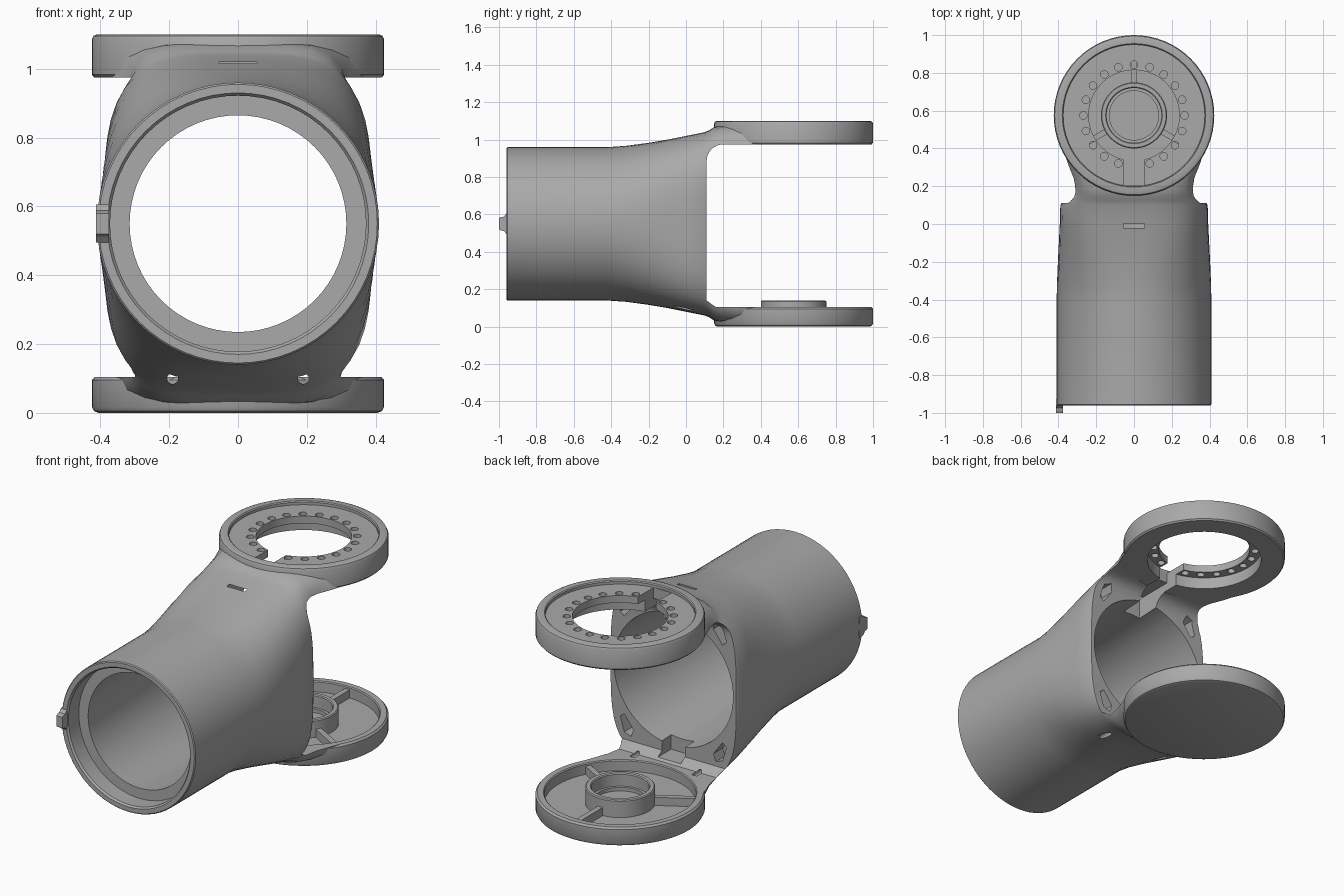
import bpy, bmesh
from math import sin, cos, pi, radians
from mathutils import Matrix, Vector

if "Cube" in bpy.data.objects:
    bpy.data.objects.remove(bpy.data.objects["Cube"], do_unlink=True)

CZ = 0.55       # tube axis height
DY = 0.575      # centre of both discs along y
SEG = 64

grey = bpy.data.materials.new("plain_grey")
grey.use_nodes = True
grey.diffuse_color = (0.4, 0.4, 0.4, 1)
grey.node_tree.nodes["Principled BSDF"].inputs["Base Color"].default_value = (0.4, 0.4, 0.4, 1)


def skin(name, rings, cyclic=False):
    """Bridge rings of points; cap the ends unless the rings form a loop."""
    bm = bmesh.new()
    loops = [[bm.verts.new(p) for p in ring] for ring in rings]
    n = len(loops[0])
    pairs = list(zip(loops, loops[1:]))
    if cyclic:
        pairs.append((loops[-1], loops[0]))
    else:
        bm.faces.new(loops[0])
        bm.faces.new(loops[-1])
    for a, b in pairs:
        for i in range(n):
            j = (i + 1) % n
            bm.faces.new((a[i], a[j], b[j], b[i]))
    bmesh.ops.recalc_face_normals(bm, faces=bm.faces[:])
    mesh = bpy.data.meshes.new(name)
    bm.to_mesh(mesh)
    bm.free()
    mesh.materials.append(grey)
    obj = bpy.data.objects.new(name, mesh)
    bpy.context.collection.objects.link(obj)
    return obj


def lathe_z(name, profile, cyclic=False, x=0, y=DY, seg=SEG):
    angles = [2 * pi * i / seg for i in range(seg)]
    return skin(name, [[(x + r * cos(a), y + r * sin(a), z) for a in angles]
                       for r, z in profile], cyclic)


def lathe_y(name, profile, x=0, z=CZ, seg=SEG):
    angles = [2 * pi * i / seg for i in range(seg)]
    return skin(name, [[(x + r * cos(a), y, z + r * sin(a)) for a in angles]
                       for r, y in profile])


def box(name, x0, x1, y0, y1, z0, z1):
    return skin(name, [[(x0, y0, z), (x1, y0, z), (x1, y1, z), (x0, y1, z)]
                       for z in (z0, z1)])


def cut(target, cutter):
    mod = target.modifiers.new("cut", 'BOOLEAN')
    mod.operation = 'DIFFERENCE'
    mod.solver = 'EXACT'
    mod.object = cutter
    bpy.context.view_layer.objects.active = target
    bpy.ops.object.modifier_apply(modifier=mod.name)
    bpy.data.objects.remove(cutter, do_unlink=True)


def section(y, hw, hh, n):
    """Superellipse cross-section of the body at station y."""
    ring = []
    for i in range(SEG):
        c, s = cos(2 * pi * i / SEG), sin(2 * pi * i / SEG)
        r = (abs(c / hw) ** n + abs(s / hh) ** n) ** (-1 / n)
        ring.append((r * c, y, CZ + r * s))
    return ring


# Tube body that swells into the two arms
stations = [(-0.96, 0.405, 0.405, 2), (-0.955, 0.41, 0.41, 2), (-0.42, 0.41, 0.41, 2),
            (-0.32, 0.408, 0.417, 2.15), (-0.2, 0.403, 0.433, 2.5), (-0.1, 0.398, 0.45, 2.9),
            (0, 0.393, 0.47, 3.3), (0.1, 0.39, 0.49, 3.6), (0.125, 0.375, 0.5, 3.9),
            (0.15, 0.35, 0.517, 4.4), (0.19, 0.335, 0.525, 5.5), (0.24, 0.335, 0.527, 6.5),
            (0.3, 0.352, 0.527, 8), (0.4, 0.384, 0.527, 9)]
body = skin("tube_body", [section(*s) for s in stations])

# Gap between the arms, with a rounded upper corner
gap = [(0.11, 0.14), (0.16, 0.105), (0.6, 0.105), (0.6, 0.975)]
gap += [(0.2 - 0.09 * sin(a), 0.885 + 0.09 * cos(a))
        for a in [pi / 2 * i / 8 for i in range(9)]]
cut(body, skin("gap_cutter", [[(x, y, z) for y, z in gap] for x in (-0.6, 0.6)]))

# Room for the discs, then the stepped bore
cut(body, lathe_z("disc_cutter", [(0.4, -0.1), (0.4, 1.3)]))
cut(body, lathe_y("bore_cutter", [(0.38, -1.1), (0.38, -0.96), (0.372, -0.95), (0.372, -0.86),
                                  (0.315, -0.86), (0.365, 0.11), (0.366, 0.14)]))

# Corner pockets in the rear face and slim holes low in the wall
for sx in (-1, 1):
    for sz in (-1, 1):
        corner = [(0.3, 0.27), (0.325, 0.29), (0.3, 0.37), (0.26, 0.385), (0.245, 0.345)]
        cut(body, skin("pocket_cutter", [[(sx * x, y, CZ + sz * z) for x, z in corner]
                                         for y in (0.03, 0.2)]))
    cut(body, lathe_y("hole_cutter", [(0.016, -0.06), (0.016, 0.2)], sx * 0.19, 0.1, 16))

# Cable grooves through both arms
cut(body, box("upper_groove_cutter", -0.055, 0.055, -0.02, 0.35, 0.85, 1.02))
cut(body, box("lower_groove_cutter", -0.07, 0.07, 0.03, 0.2, 0.115, 0.3))

# Locating tab on the front rim
skin("locating_tab", [[(x, y, CZ + s * h) for x, s in ((-0.412, -1), (-0.375, -1), (-0.375, 1), (-0.412, 1))]
                      for y, h in ((-1, 0.03), (-0.99, 0.036), (-0.975, 0.038), (-0.96, 0.055), (-0.93, 0.055))])

# Upper ring with a thin perforated flange
ring = lathe_z("upper_ring", [(0.24, 1.04), (0.24, 1.08), (0.375, 1.08), (0.375, 1.095),
                              (0.38, 1.1), (0.41, 1.1), (0.42, 1.096), (0.425, 1.085),
                              (0.425, 0.983), (0.418, 0.975), (0.3, 0.975), (0.3, 1.04)], True)
for i in range(1, 20):
    a = -pi / 2 + 2 * pi * i / 20
    cut(ring, lathe_z("hole_cutter", [(0.02, 1), (0.02, 1.2)],
                      x=0.268 * cos(a), y=DY + 0.268 * sin(a), seg=16))
cut(ring, box("slot_cutter", -0.055, 0.055, 0.205, 0.42, 0.9, 1.2))
cut(ring, box("groove_cutter", -0.055, 0.055, 0.1, 0.4, 0.9, 1.02))

# Lower cup with a raised hub
lathe_z("lower_cup", [(0.405, 0), (0.418, 0.005), (0.425, 0.018), (0.425, 0.095),
                      (0.416, 0.105), (0.385, 0.105), (0.38, 0.1), (0.38, 0.045),
                      (0.175, 0.045), (0.175, 0.135), (0.17, 0.14), (0.15, 0.14),
                      (0.145, 0.135), (0.145, 0.07), (0.13, 0.07), (0.13, 0.05)])

# Three ribs from hub to rim
for i in range(3):
    rib = box("cup_rib_%d" % (i + 1), 0.165, 0.39, -0.015, 0.015, 0.03, 0.09)
    turn = Matrix.Rotation(radians(90 + 120 * i), 4, 'Z')
    rib.data.transform(Matrix.Translation(Vector((0, DY, 0))) @ turn)

# Smooth shading with crisp edges
bpy.ops.object.select_all(action='DESELECT')
for obj in bpy.context.collection.objects:
    if obj.type == 'MESH':
        obj.select_set(True)
        bpy.context.view_layer.objects.active = obj
bpy.ops.object.shade_smooth_by_angle(angle=radians(30))
